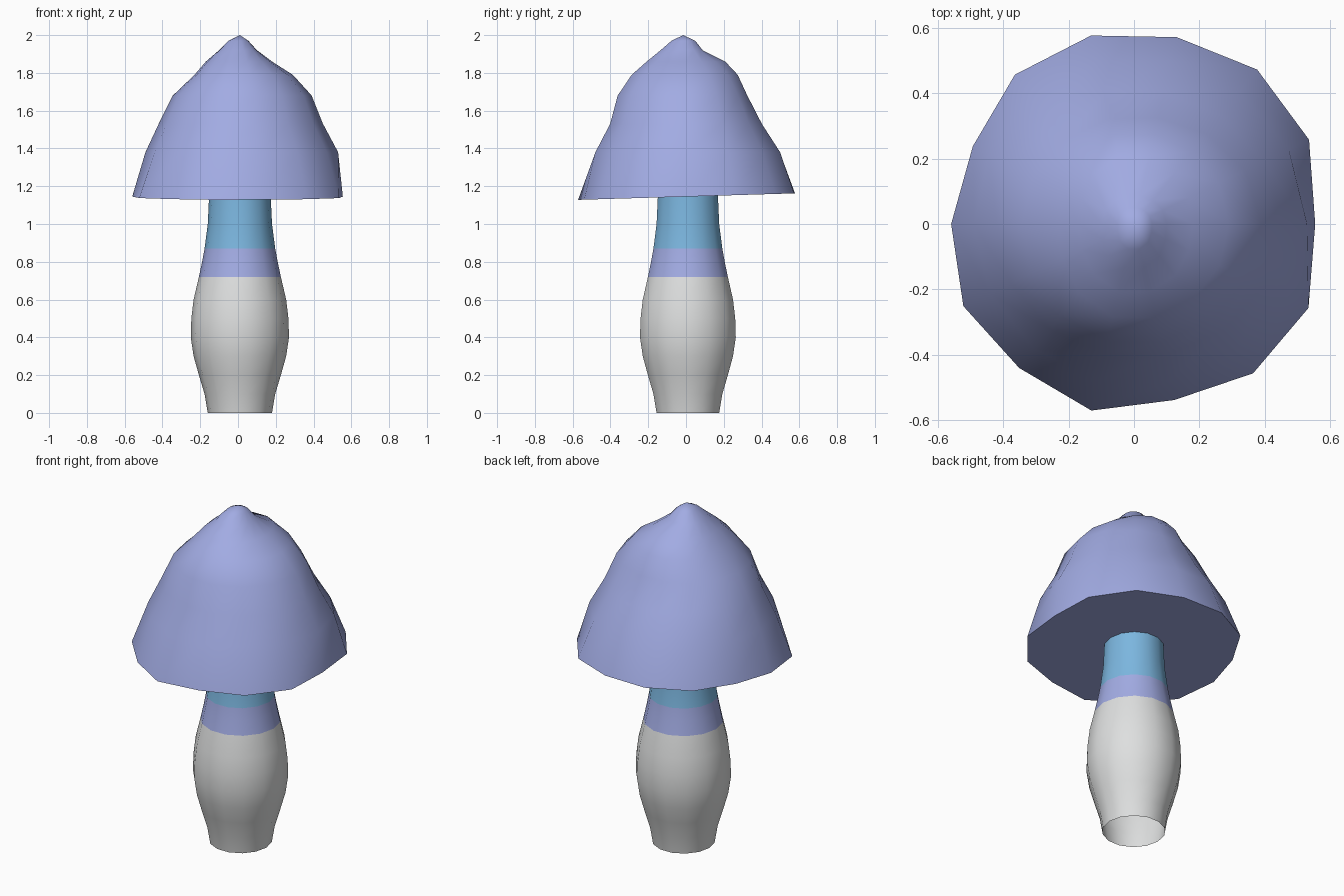
import bpy
import bmesh
from math import cos, sin, pi, radians

default = bpy.data.objects.get("Cube")
if default:
    bpy.data.objects.remove(default)

SIDES = 14


def material(name, rgb):
    m = bpy.data.materials.new(name)
    m.use_nodes = True
    m.diffuse_color = (*rgb, 1)
    m.node_tree.nodes["Principled BSDF"].inputs["Base Color"].default_value = (*rgb, 1)
    return m


lavender = material("lavender", (0.36, 0.41, 0.77))
sky_blue = material("sky blue", (0.20, 0.47, 0.74))
pale_grey = material("pale grey", (0.73, 0.74, 0.74))


def bridge(bm, lower, upper):
    """Join two rings with quads."""
    n = len(lower)
    return [bm.faces.new((lower[i], lower[(i + 1) % n], upper[(i + 1) % n], upper[i]))
            for i in range(n)]


def finish(bm, name, mats, angle):
    mesh = bpy.data.meshes.new(name)
    bm.to_mesh(mesh)
    bm.free()
    obj = bpy.data.objects.new(name, mesh)
    bpy.context.collection.objects.link(obj)
    for m in mats:
        mesh.materials.append(m)
    bpy.ops.object.select_all(action='DESELECT')
    bpy.context.view_layer.objects.active = obj
    obj.select_set(True)
    bpy.ops.object.shade_smooth_by_angle(angle=radians(angle))
    return obj


# Stalk: bulging open tube, coloured in bands by height
stalk_profile = [(0, .17), (.1, .187), (.2, .217), (.3, .245), (.4, .26), (.5, .257),
                 (.6, .245), (.72, .217), (.8, .2), (.87, .187), (1, .17), (1.15, .163)]
bm = bmesh.new()
previous = None
for z, r in stalk_profile:
    ring = [bm.verts.new((.01 + r * cos(2 * pi * k / SIDES),
                          .01 + r * sin(2 * pi * k / SIDES), z)) for k in range(SIDES)]
    if previous:
        for f in bridge(bm, previous, ring):
            height = f.calc_center_median().z
            f.material_index = 0 if height < .72 else 1 if height < .87 else 2
    previous = ring
finish(bm, "stalk", [pale_grey, lavender, sky_blue], 60)

# Cap: uneven rim, then rings given by height and the reach to +x, +y, -x, -y
rim = [.555, .595, .605, .587, .592, .585, .548, .56, .58, .564, .586, .553, .585, .593]
rings = [(1.38, .53, .51, .49, .49), (1.53, .45, .41, .42, .41),
         (1.68, .39, .33, .345, .37), (1.79, .29, .28, .23, .295),
         (1.86, .18, .215, .17, .215), (1.92, .1, .09, .1, .14),
         (1.97, .055, .05, .05, .08)]


def reach(a, east, north, west, south):
    c, s = cos(a), sin(a)
    return (east if c > 0 else west) * c * c + (north if s > 0 else south) * s * s


bm = bmesh.new()
angles = [2 * pi * k / SIDES for k in range(SIDES)]
previous = [bm.verts.new((r * cos(a), r * sin(a), 1.145 + .03 * r * sin(a)))
            for a, r in zip(angles, rim)]
bm.faces.new(previous[::-1])
for z, *radii in rings:
    ring = [bm.verts.new((reach(a, *radii) * cos(a), reach(a, *radii) * sin(a), z))
            for a in angles]
    bridge(bm, previous, ring)
    previous = ring
tip = bm.verts.new((.01, -.015, 2))
for i in range(SIDES):
    bm.faces.new((previous[i], previous[(i + 1) % SIDES], tip))
finish(bm, "cap", [lavender], 50)
